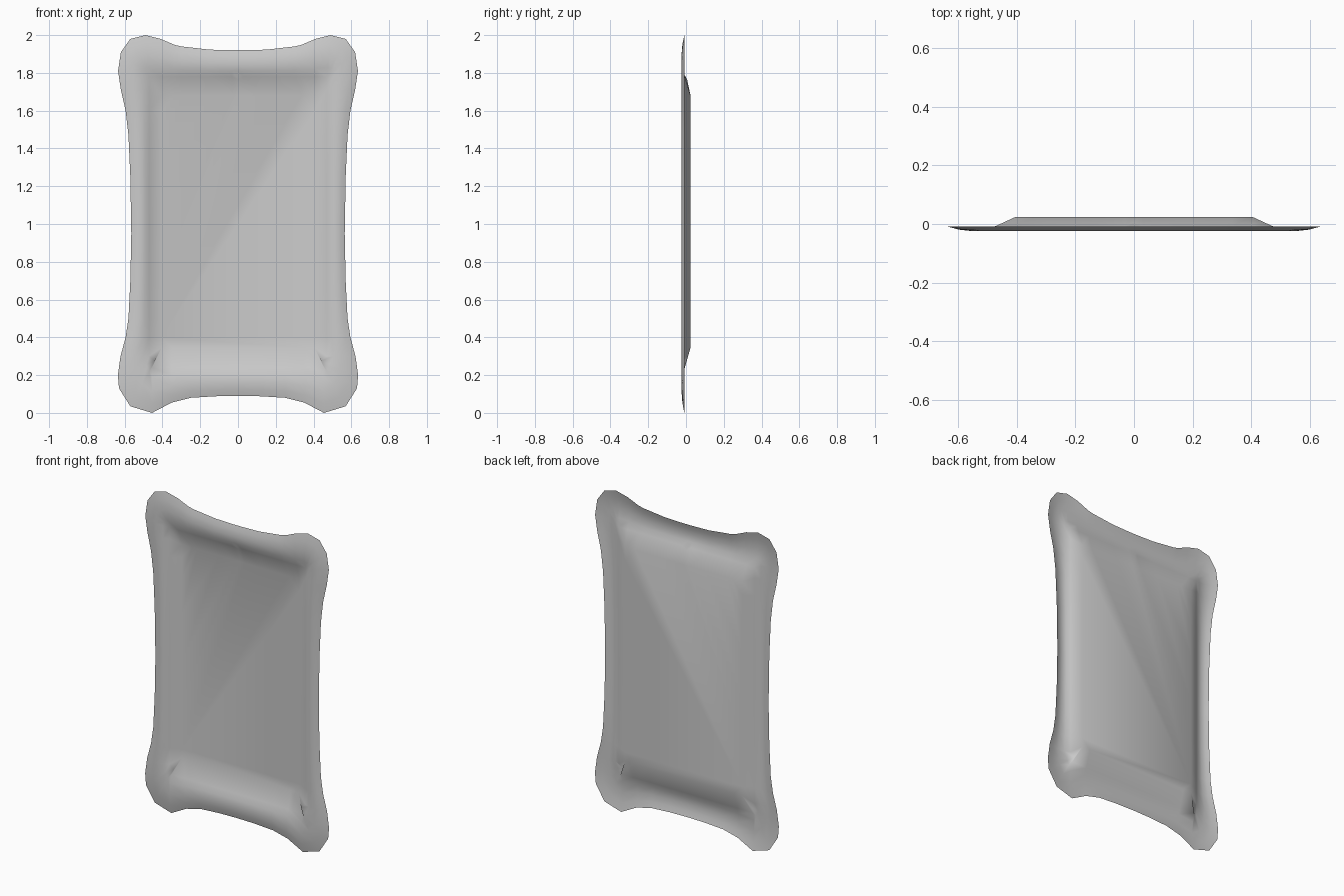
import bpy, bmesh

if "Cube" in bpy.data.objects:
    bpy.data.objects.remove(bpy.data.objects["Cube"])

# Right half of the flared outline, top centre to bottom centre (x, z)
outline = [(0, 1.92), (.03, 1.92), (.15, 1.923), (.30, 1.94), (.335, 1.948), (.41, 1.98),
           (.49, 2.0), (.57, 1.98), (.62, 1.91), (.635, 1.81), (.62, 1.71),
           (.595, 1.60), (.58, 1.47), (.57, 1.25), (.565, .95), (.57, .70),
           (.58, .50), (.595, .40), (.622, .30), (.636, .20), (.63, .13),
           (.57, .035), (.455, 0), (.35, .055), (.25, .08), (.12, .088), (0, .09)]


def clamp_to(p, half_width, bottom, top, chamfer=None):
    x, z = min(p[0], half_width), max(bottom, min(top, p[1]))
    if chamfer and x == half_width and z == bottom:
        x, z = half_width - chamfer[0], bottom + chamfer[1]
    return x, z


def blend(a, b, t):
    return tuple(u + (v - u) * t for u, v in zip(a, b))


lip = [clamp_to(p, .47, .24, 1.78, (.03, .035)) for p in outline]
panel = [clamp_to(p, .405, .345, 1.68) for p in outline]

# Nested loops: rim edge, rolled border, lip, recessed panel edge
loops = [(outline, -.009)]
for t, y in ((.22, -.019), (.48, -.024), (.78, -.02)):
    loops.append(([blend(a, b, t) for a, b in zip(outline, lip)], y))
loops += [(lip, -.006), (panel, .024)]

bm = bmesh.new()
rings = []
for pts, y in loops:
    full = pts + [(-x, z) for x, z in pts[-2:0:-1]]
    rings.append([bm.verts.new((x, y, z)) for x, z in full])

# Small hanging notch at the top centre of the lip
rings[4][0].co.z -= .015
rings[4][0].co.y += .012

n = len(rings[0])
for outer, inner in zip(rings, rings[1:]):
    for i in range(n):
        j = (i + 1) % n
        bm.faces.new((outer[i], inner[i], inner[j], outer[j]))
bm.faces.new(rings[-1])
bmesh.ops.remove_doubles(bm, verts=bm.verts, dist=.0005)
bmesh.ops.recalc_face_normals(bm, faces=bm.faces)
bm.faces.ensure_lookup_table()
big = max(bm.faces, key=lambda f: f.calc_area())
if big.normal.y > 0:
    bmesh.ops.reverse_faces(bm, faces=bm.faces)

mesh = bpy.data.meshes.new("flared_frame_panel")
bm.to_mesh(mesh)
bm.free()
obj = bpy.data.objects.new("flared_frame_panel", mesh)
bpy.context.collection.objects.link(obj)
for f in mesh.polygons:
    f.use_smooth = True
